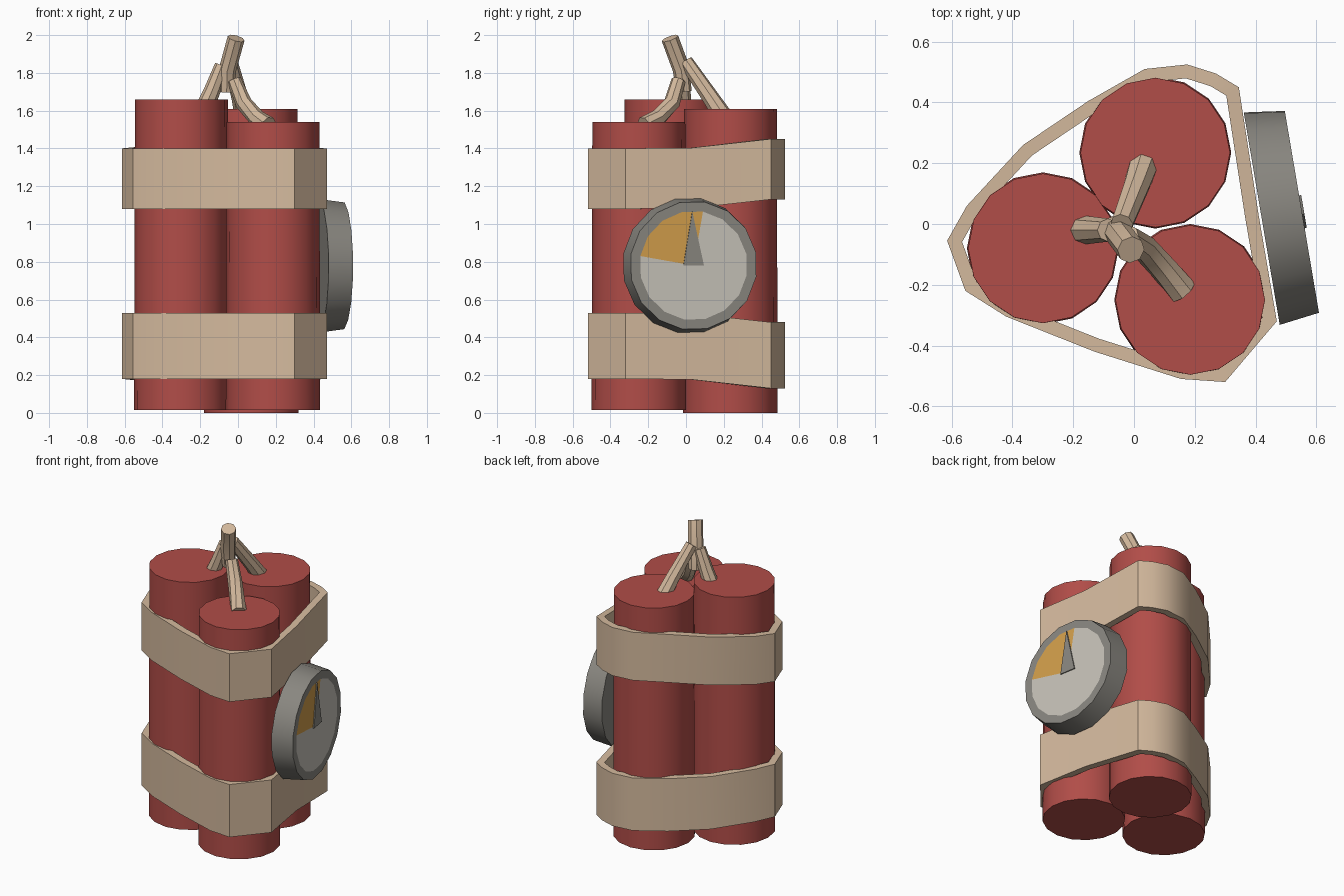
import bpy, bmesh, math
from mathutils import Vector

if "Cube" in bpy.data.objects:
    bpy.data.objects.remove(bpy.data.objects["Cube"])


def material(name, rgb):
    m = bpy.data.materials.new(name)
    m.diffuse_color = (*rgb, 1)
    m.use_nodes = True
    m.node_tree.nodes["Principled BSDF"].inputs["Base Color"].default_value = m.diffuse_color
    return m


RED = material("red paper", (0.44, 0.074, 0.065))
TAN = material("tan tape", (0.66, 0.49, 0.34))
GREY = material("grey metal", (0.25, 0.24, 0.215))
PALE = material("pale dial", (0.57, 0.54, 0.48))
ORANGE = material("orange sector", (0.64, 0.34, 0.07))


def finish(name, bm, mats, smooth=40, recalc=True):
    if recalc:
        bmesh.ops.recalc_face_normals(bm, faces=bm.faces[:])
    mesh = bpy.data.meshes.new(name)
    bm.to_mesh(mesh)
    bm.free()
    ob = bpy.data.objects.new(name, mesh)
    bpy.context.collection.objects.link(ob)
    for m in mats:
        mesh.materials.append(m)
    if smooth:
        bpy.ops.object.select_all(action='DESELECT')
        ob.select_set(True)
        bpy.context.view_layer.objects.active = ob
        bpy.ops.object.shade_smooth_by_angle(angle=math.radians(smooth))
    return ob


def bridge(bm, a, b):
    n = len(a)
    return [bm.faces.new((a[i], a[(i + 1) % n], b[(i + 1) % n], b[i])) for i in range(n)]


def tube(name, path, radii, sides, mat):
    """Capped round tube along a list of points."""
    bm = bmesh.new()
    pts = [Vector(p) for p in path]
    rings = []
    for i, p in enumerate(pts):
        d = (pts[min(i + 1, len(pts) - 1)] - pts[max(i - 1, 0)]).normalized()
        u = Vector((0, 1, 0)).cross(d).normalized()
        v = d.cross(u)
        rings.append([bm.verts.new(p + radii[i] * (u * math.cos(t) + v * math.sin(t)))
                      for t in (2 * math.pi * k / sides for k in range(sides))])
    for a, b in zip(rings, rings[1:]):
        bridge(bm, a, b)
    bm.faces.new(rings[0])
    bm.faces.new(rings[-1])
    return finish(name, bm, [mat])


# Three sticks of different heights
for name, x, y, z0, z1 in (("left_stick", -0.30, -0.08, 0.015, 1.66),
                           ("back_stick", 0.07, 0.235, 0.0, 1.61),
                           ("front_stick", 0.185, -0.25, 0.015, 1.54)):
    tube(name, [(x, y, z0), (x, y, z1)], [0.25, 0.246], 16, RED)

# Fuses that meet and join in one stub
tube("left_fuse", [(-0.17, -0.02, 1.63), (-0.135, -0.02, 1.71), (-0.085, -0.02, 1.84)],
     [0.048, 0.044, 0.038], 8, TAN)
tube("back_fuse", [(0.03, 0.19, 1.58), (0.01, 0.13, 1.67), (-0.04, 0.0, 1.86)],
     [0.05, 0.045, 0.038], 8, TAN)
tube("front_fuse", [(0.16, -0.22, 1.52), (0.10, -0.15, 1.56), (0.03, -0.075, 1.64),
                    (-0.02, -0.04, 1.76)], [0.05, 0.046, 0.044, 0.038], 8, TAN)
tube("fuse_stub", [(-0.06, -0.01, 1.70), (-0.055, -0.025, 1.82), (-0.01, -0.085, 1.983)],
     [0.04, 0.046, 0.046], 8, TAN)

# Two tape bands wrapped round the bundle (outline counterclockwise)
OUTLINE = [(-0.615, -0.055), (-0.555, -0.22), (-0.42, -0.305), (-0.13, -0.42),
           (0.155, -0.51), (0.30, -0.52), (0.47, -0.32), (0.41, 0.03), (0.345, 0.45),
           (0.27, 0.495), (0.175, 0.525), (0.035, 0.51), (-0.15, 0.405),
           (-0.365, 0.26), (-0.55, 0.06)]


def band(name, low, high, slant):
    bm = bmesh.new()
    pts = [Vector(p) for p in OUTLINE]
    n = len(pts)
    rings = [[], [], [], []]
    for i, p in enumerate(pts):
        e1 = (p - pts[i - 1]).normalized()
        e2 = (pts[(i + 1) % n] - p).normalized()
        n1, n2 = Vector((-e1.y, e1.x)), Vector((-e2.y, e2.x))
        q = p + (n1 + n2) * 0.045 / (1 + n1.dot(n2))
        dz = slant * max(0.0, min(1.0, p.y / 0.45))
        for ring, (c, z) in zip(rings, ((p, low), (p, high), (q, high), (q, low))):
            ring.append(bm.verts.new((c.x, c.y, z + dz)))
    for i in range(4):
        bridge(bm, rings[i], rings[(i + 1) % 4])
    finish(name, bm, [TAN], 30)


band("lower_band", 0.18, 0.53, -0.05)
band("upper_band", 1.08, 1.40, 0.05)

# Round timer on the right side, turned slightly towards the back
NORMAL = Vector((0.986, 0.167, 0))
ACROSS = Vector((-0.167, 0.986, 0))
FRONT = Vector((0.5525, 0.04, 0.78))


def clock_point(r, deg, depth):
    t = math.radians(deg)
    return FRONT + r * (math.cos(t) * ACROSS + Vector((0, 0, math.sin(t)))) + NORMAL * depth


bm = bmesh.new()
SEG = 16
angles = [12.5 + 22.5 * k for k in range(SEG)]
back, rim, dial = [[bm.verts.new(clock_point(r, a, d)) for a in angles]
                   for r, d in ((0.36, -0.134), (0.342, 0), (0.29, 0))]
bm.faces.new(back[::-1])
bridge(bm, back, rim)
bridge(bm, rim, dial)
hub = bm.verts.new(FRONT)
for k in range(SEG):
    f = bm.faces.new((hub, dial[k], dial[(k + 1) % SEG]))
    # Quarter of the dial from twelve back to nine o'clock is orange
    f.material_index = 2 if 79 < angles[k] < 169 else 1
finish("timer", bm, [GREY, PALE, ORANGE])

# Pointer: a thin triangular plate on the dial
bm = bmesh.new()
layers = []
for d in (0.0, 0.007):
    layers.append([bm.verts.new(FRONT + ACROSS * a + Vector((0, 0, h)) + NORMAL * d)
                   for a, h in ((-0.055, 0.0), (0.055, 0.0), (-0.008, 0.285))])
bridge(bm, *layers)
bm.faces.new(layers[0])
bm.faces.new(layers[1])
finish("timer_hand", bm, [GREY], 0)
